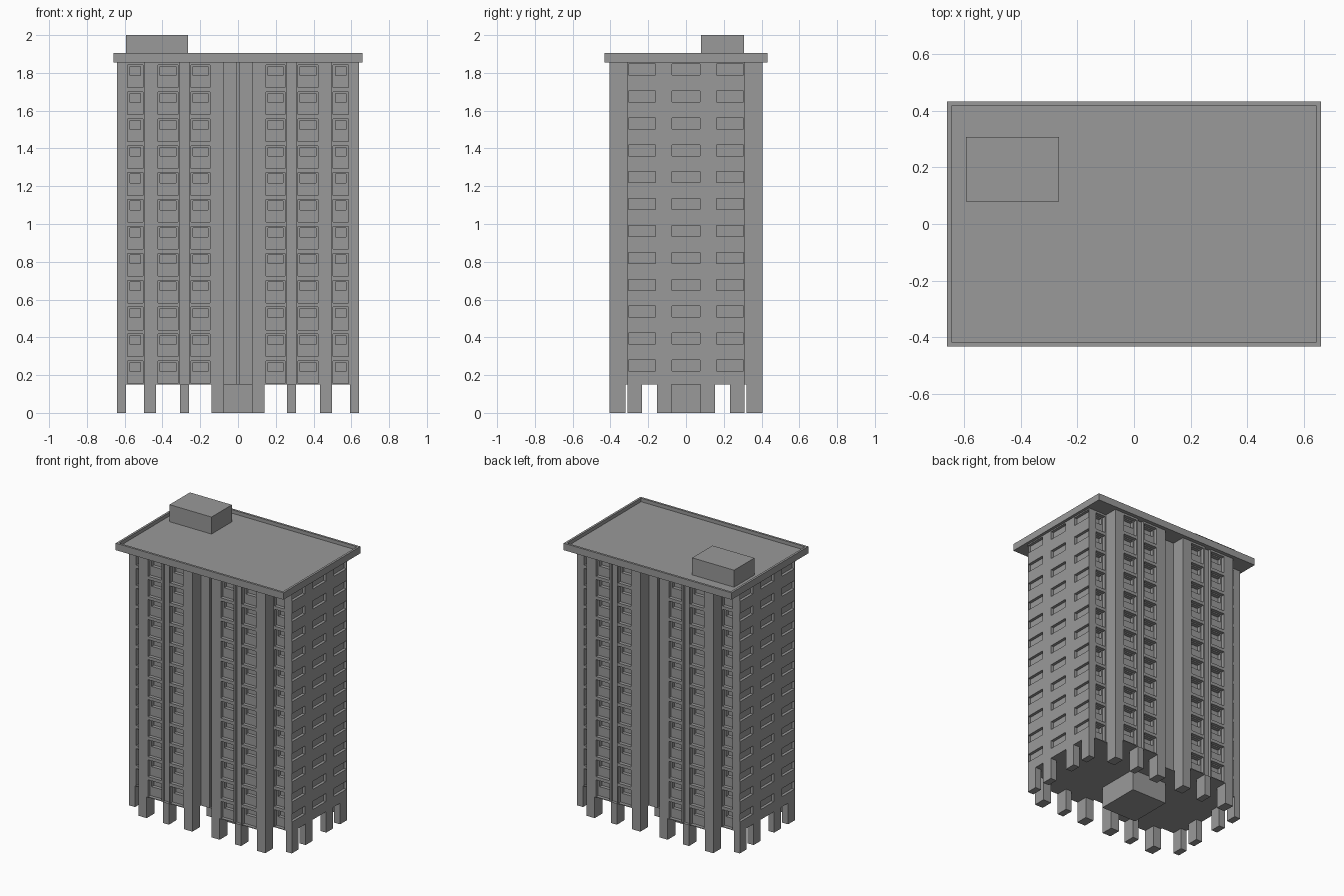
import bpy
import bmesh
from math import pi
from mathutils import Matrix

cube = bpy.data.objects.get("Cube")
if cube:
    bpy.data.objects.remove(cube, do_unlink=True)

# One concrete colour
concrete = bpy.data.materials.new("grey_concrete")
concrete.use_nodes = True
grey = (0.32, 0.32, 0.32, 1)
concrete.diffuse_color = grey
shader = concrete.node_tree.nodes["Principled BSDF"]
shader.inputs["Base Color"].default_value = grey
shader.inputs["Roughness"].default_value = 0.8

FLOORS, PITCH = 12, 0.1424
BASE, EAVES = 0.15, 1.856
HALF_X, HALF_Y, CORNER_Y = 0.64, 0.405, 0.31


def finish(name, bm):
    mesh = bpy.data.meshes.new(name)
    bm.to_mesh(mesh)
    bm.free()
    mesh.materials.append(concrete)
    obj = bpy.data.objects.new(name, mesh)
    bpy.context.collection.objects.link(obj)
    return obj


def add_box(bm, x, y, z):
    """Add a box from three (low, high) ranges."""
    size = [b - a for a, b in (x, y, z)]
    mid = [(a + b) / 2 for a, b in (x, y, z)]
    bmesh.ops.create_cube(bm, size=1, matrix=Matrix.Translation(mid) @ Matrix.Diagonal((*size, 1)))


def box(name, x, y, z):
    bm = bmesh.new()
    add_box(bm, x, y, z)
    return finish(name, bm)


def wall(name, half, face, recesses, angle):
    """Stepped wall: each recess (u0, u1, z0, z1, depth) pushes its cells inwards."""
    us = sorted({-half, half} | {u for r in recesses for u in r[:2]})
    zs = sorted({BASE, EAVES} | {z for r in recesses for z in r[2:4]})
    cols, rows = len(us) - 1, len(zs) - 1

    def depth(i, j):
        if j < 0:
            return face  # soffit runs in to the centre
        u, z = (us[i] + us[i + 1]) / 2, (zs[j] + zs[j + 1]) / 2
        return sum(r[4] for r in recesses if r[0] < u < r[1] and r[2] < z < r[3])

    bm = bmesh.new()

    def quad(*corners):
        bm.faces.new([bm.verts.new((u, d - face, z)) for u, d, z in corners])

    for i in range(cols):
        for j in range(rows):
            u0, u1, z0, z1 = us[i], us[i + 1], zs[j], zs[j + 1]
            d, below = depth(i, j), depth(i, j - 1)
            quad((u0, d, z0), (u1, d, z0), (u1, d, z1), (u0, d, z1))
            if abs(below - d) > 1e-5:
                quad((u1, below, z0), (u1, d, z0), (u0, d, z0), (u0, below, z0))
            if i and abs(depth(i - 1, j) - d) > 1e-5:
                left = depth(i - 1, j)
                quad((u0, left, z0), (u0, d, z0), (u0, d, z1), (u0, left, z1))
    bmesh.ops.remove_doubles(bm, verts=bm.verts, dist=1e-5)
    bmesh.ops.rotate(bm, verts=bm.verts, cent=(0, 0, 0), matrix=Matrix.Rotation(angle, 3, "Z"))
    return finish(name, bm)


# Long facades: central recess with joint, set-back corners, grooves, window niches
STEP = HALF_Y - CORNER_Y
long_recesses = [
    (-0.075, 0.075, BASE, EAVES, STEP),
    (-0.008, 0.008, BASE, EAVES, 0.02),
]
for s in (-1, 1):
    def span(a, b):
        return tuple(sorted((s * a, s * b)))

    long_recesses.append((*span(0.498, HALF_X), BASE, EAVES, STEP))
    long_recesses.append((*span(0.26, 0.307), BASE, EAVES, 0.02))
    for a, b in ((0.148, 0.25), (0.317, 0.424), (0.504, 0.584)):
        for k in range(FLOORS):
            z = 0.155 + k * PITCH
            long_recesses.append((*span(a, b), z, z + 0.12, 0.025))
            long_recesses.append((*span(a + 0.011, b - 0.011), z + 0.065, z + 0.112, 0.025))

# End walls: three columns of wide windows
end_recesses = []
for a, b in ((-0.305, -0.162), (-0.073, 0.073), (0.162, 0.305)):
    for k in range(FLOORS):
        z = 0.222 + k * PITCH
        end_recesses.append((a, b, z, z + 0.058, 0.02))

wall("front_wall", HALF_X, HALF_Y, long_recesses, 0)
wall("back_wall", HALF_X, HALF_Y, long_recesses, pi)
wall("left_end_wall", CORNER_Y, HALF_X, end_recesses, pi / 2)
wall("right_end_wall", CORNER_Y, HALF_X, end_recesses, -pi / 2)

# Ground level: stilts around the edge and a solid core
bm = bmesh.new()
for sx in (-1, 1):
    for sy in (-1, 1):
        spots = [(a, b, 0.32, HALF_Y) for a, b in ((0.075, 0.14), (0.26, 0.307), (0.434, 0.498))]
        spots += [(0.593, HALF_X, a, b) for a, b in ((0.077, 0.154), (0.232, CORNER_Y))]
        for x0, x1, y0, y1 in spots:
            add_box(bm, sorted((sx * x0, sx * x1)), sorted((sy * y0, sy * y1)), (0, BASE))
finish("stilts", bm)
box("ground_core", (-0.138, 0.138), (-0.154, 0.154), (0, BASE))

# Roof slab with a raised rim
bm = bmesh.new()
add_box(bm, (-0.66, 0.66), (-0.432, 0.432), (EAVES - 0.001, 1.904))
bm.normal_update()
top = [f for f in bm.faces if f.normal.z > 0.9]
bmesh.ops.inset_region(bm, faces=top, thickness=0.022)
inner = bmesh.ops.extrude_discrete_faces(bm, faces=top)["faces"]
bmesh.ops.translate(bm, verts=inner[0].verts, vec=(0, 0, -0.025))
finish("roof_slab", bm)

# Plant room on the roof
box("roof_plant_room", (-0.594, -0.264), (0.08, 0.308), (1.875, 2.0))
